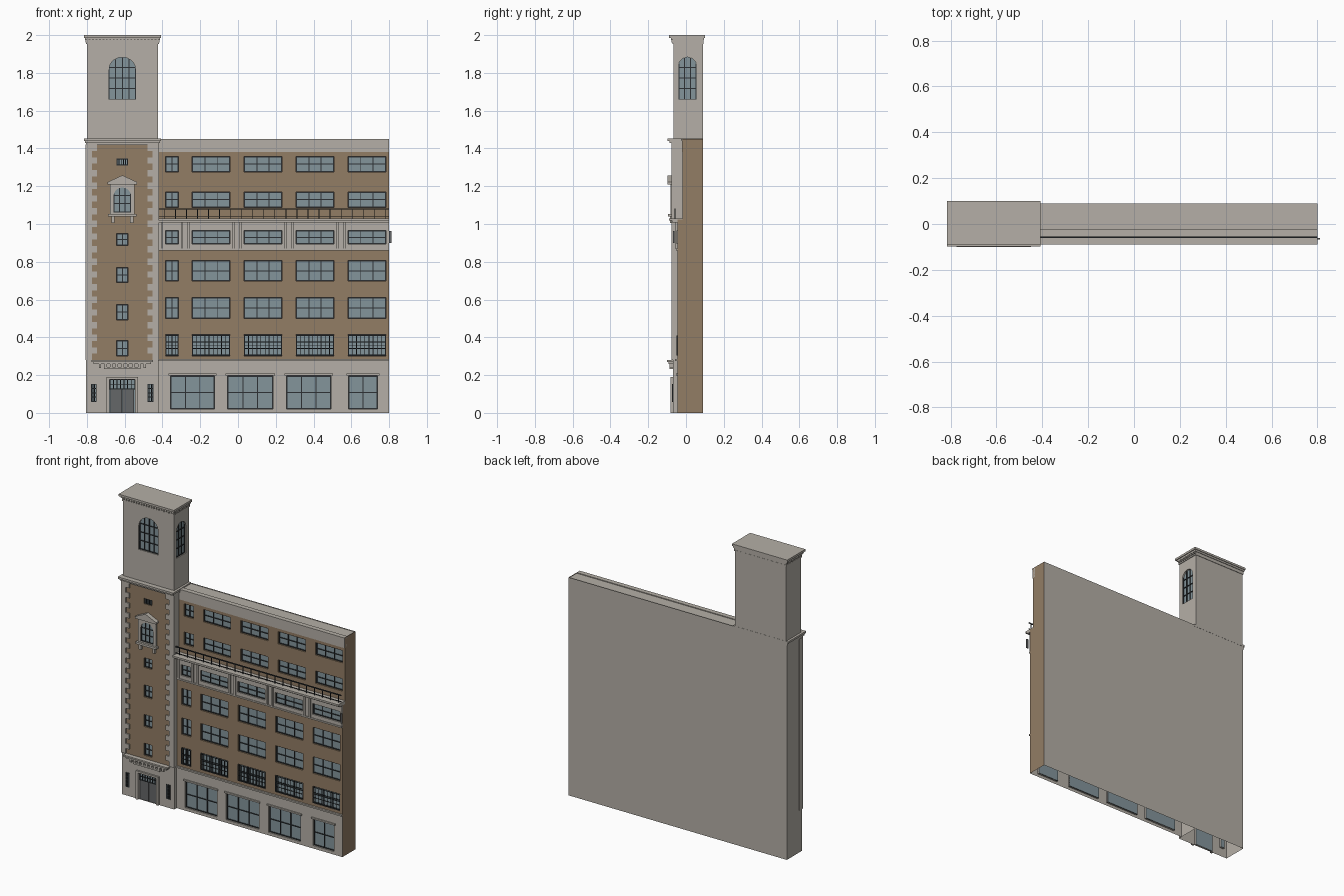
import bpy, bmesh, math
from mathutils import Vector

cube = bpy.data.objects.get("Cube")
if cube:
    bpy.data.objects.remove(cube)


def material(name, r, g, b):
    m = bpy.data.materials.new(name)
    m.use_nodes = True
    m.diffuse_color = (r, g, b, 1)
    m.node_tree.nodes["Principled BSDF"].inputs["Base Color"].default_value = (r, g, b, 1)
    return m


STONE = material("pale stone", .46, .43, .385)
BRICK = material("tan brick", .29, .205, .13)
GLASS = material("blue grey glass", .23, .30, .33)
IRON = material("dark iron", .025, .03, .033)
DOOR = material("grey door", .13, .135, .14)


def finish(name, bm, *mats):
    me = bpy.data.meshes.new(name)
    bm.to_mesh(me)
    bm.free()
    for m in mats:
        me.materials.append(m)
    ob = bpy.data.objects.new(name, me)
    bpy.context.collection.objects.link(ob)
    return ob


def boxes(name, items, mat):
    """One mesh of boxes, each given as x0, x1, y0, y1, z0, z1."""
    bm = bmesh.new()
    for x0, x1, y0, y1, z0, z1 in items:
        vs = bmesh.ops.create_cube(bm, size=1)["verts"]
        for v in vs:
            v.co = Vector((x1 if v.co.x > 0 else x0, y1 if v.co.y > 0 else y0, z1 if v.co.z > 0 else z0))
    return finish(name, bm, mat)


def panel(name, pts, mat):
    bm = bmesh.new()
    bm.faces.new([bm.verts.new(p) for p in pts])
    return finish(name, bm, mat)


def wall(name, x0, x1, z0, z1, y, holes, mat, depth=.014):
    """Front wall with recessed panes and reveals; holes are x0, x1, z0, z1."""
    bm = bmesh.new()
    xs = sorted({x0, x1, *[v for h in holes for v in h[:2]]})
    zs = sorted({z0, z1, *[v for h in holes for v in h[2:]]})

    def quad(pts, index):
        bm.faces.new([bm.verts.new(p) for p in pts]).material_index = index
    for a, b in zip(xs, xs[1:]):
        for c, d in zip(zs, zs[1:]):
            mx, mz = (a + b) / 2, (c + d) / 2
            if not any(h[0] < mx < h[1] and h[2] < mz < h[3] for h in holes):
                quad([(a, y, c), (b, y, c), (b, y, d), (a, y, d)], 0)
    for a, b, c, d in holes:
        ring = [(a, c), (b, c), (b, d), (a, d)]
        quad([(p, y + depth, q) for p, q in ring], 1)
        for (p, q), (r, s) in zip(ring, ring[1:] + ring[:1]):
            quad([(p, y, q), (p, y + depth, q), (r, y + depth, s), (r, y, s)], 0)
    bmesh.ops.remove_doubles(bm, verts=bm.verts, dist=.0001)
    return finish(name, bm, mat, GLASS)


def grid_bars(hole, y, cols, rows, t=.0025, thick=.005):
    """Window frame and glazing bars filling an opening."""
    a, b, c, d = hole
    out = []
    for i in range(cols + 1):
        x = a + t + (b - a - 2 * t) * i / cols
        out.append((x - t, x + t, y, y + thick, c, d))
    for i in range(rows + 1):
        z = c + t + (d - c - 2 * t) * i / rows
        out.append((a, b, y, y + thick, z - t, z + t))
    return out


def arch(a, b, c, d, n=14):
    """Outline of a round-headed opening."""
    r, mid = (b - a) / 2, (a + b) / 2
    return [(a, c), (b, c)] + [(mid + r * math.cos(math.pi * i / n), d - r + r * math.sin(math.pi * i / n))
                               for i in range(n + 1)]


def prism(name, outline, near, far, mat, sideways=False):
    """Extrude an outline in y, or in x when sideways."""
    bm = bmesh.new()
    put = (lambda p, q, e: (e, p, q)) if sideways else (lambda p, q, e: (p, e, q))
    f = bm.faces.new([bm.verts.new(put(p, q, near)) for p, q in outline])
    new = bmesh.ops.extrude_face_region(bm, geom=[f])["geom"]
    shift = Vector((far - near, 0, 0) if sideways else (0, far - near, 0))
    bmesh.ops.translate(bm, verts=[v for v in new if isinstance(v, bmesh.types.BMVert)], vec=shift)
    bmesh.ops.recalc_face_normals(bm, faces=bm.faces)
    return finish(name, bm, mat)


def cut(ob, cutter):
    mod = ob.modifiers.new("opening", "BOOLEAN")
    mod.operation, mod.solver, mod.object = "DIFFERENCE", "EXACT", cutter
    bpy.context.view_layer.update()
    me = bpy.data.meshes.new_from_object(ob.evaluated_get(bpy.context.evaluated_depsgraph_get()))
    ob.modifiers.clear()
    ob.data = me
    bpy.data.objects.remove(cutter)


def arch_bars(a, b, c, d, cols, rows, t=.0025):
    """Bars clipped to a round head, as u0, u1, z0, z1."""
    r, mid = (b - a) / 2, (a + b) / 2
    out = []
    for i in range(cols + 1):
        u = a + t + (b - a - 2 * t) * i / cols
        out.append((u - t, u + t, c, d - r + math.sqrt(max(0, r * r - (u - mid) ** 2))))
    for i in range(rows):
        z = c + t + (d - c) * i / rows
        over = max(0, z - d + r)
        w = math.sqrt(max(0, r * r - over * over))
        out.append((mid - w, mid + w, z - t, z + t))
    return out


# Main block proportions
L, T, R, BACK = -.805, -.42, .80, .09
FRONT, UPPER, TOWER = -.045, -.018, -.07
COLUMNS = [(-.384, -.315)] + [(-.243 + .275 * i, -.042 + .275 * i) for i in range(4)]
lower_rows = [(.302, .414), (.50, .61), (.698, .806)]
upper_rows = [(1.088, 1.17), (1.276, 1.358)]
shop = [(-.357, -.124, .02, .194), (-.055, .185, .02, .194), (.257, .492, .02, .194), (.585, .738, .02, .194)]


def holes_for(rows):
    return [(a, b, c, d) for c, d in rows for a, b in COLUMNS]


wall("shopfront_wall", T, R, 0, .28, FRONT, shop, STONE)
wall("lower_brick_wall", T, R, .28, .865, FRONT, holes_for(lower_rows), BRICK)
wall("stone_storey_wall", T, R, .865, 1.025, FRONT - .004, holes_for([(.894, .965)]), STONE)
wall("upper_brick_wall", T, R, 1.025, 1.38, UPPER, holes_for(upper_rows), BRICK)

frames = []
for rows, y in ((lower_rows, FRONT), ([(.894, .965)], FRONT - .004), (upper_rows, UPPER)):
    for h in holes_for(rows):
        frames += grid_bars(h, y + .008, 2 if h[1] - h[0] < .1 else 3, 2)
for h in shop:
    frames += grid_bars(h, FRONT + .008, 2 if h[1] - h[0] < .2 else 3, 2)
boxes("window_frames", frames, IRON)
grilles = []
for a, b in COLUMNS:
    grilles += grid_bars((a, b, .305, .411), FRONT - .004, 4 if b - a < .1 else 9, 3, .0015, .003)
boxes("window_grilles", grilles, IRON)

# Shell sides, back and roof
panel("back_wall", [(R, BACK, 0), (L, BACK, 0), (L, BACK, 1.45), (R, BACK, 1.45)], STONE)
panel("brick_end_wall", [(R, y, z) for y, z in ((FRONT, 0), (BACK, 0), (BACK, 1.45), (UPPER, 1.45),
                                                (UPPER, 1.025), (FRONT, 1.025))], BRICK)
panel("tower_left_wall", [(L, BACK, 0), (L, TOWER, 0), (L, TOWER, 1.45), (L, BACK, 1.45)], STONE)
panel("tower_right_wall", [(T, TOWER, 0), (T, BACK, 0), (T, BACK, 1.45), (T, TOWER, 1.45)], STONE)
panel("main_roof", [(T, UPPER, 1.445), (R, UPPER, 1.445), (R, BACK, 1.445), (T, BACK, 1.445)], STONE)

# Horizontal stone trim on the main block
boxes("parapet", [(T, R, UPPER - .004, .004, 1.38, 1.445), (T, R, UPPER - .008, .006, 1.442, 1.45)], STONE)
boxes("stone_bands", [
    (T, R, FRONT - .012, FRONT, .274, .284), (T, R, FRONT - .008, FRONT, .86, .87),
    (T, R, FRONT - .03, UPPER, 1.008, 1.018), (T, R, -.09, UPPER, 1.018, 1.03)], STONE)
boxes("shopfront_lintels", [(a - .01, b + .01, FRONT - .008, FRONT, .198, .208) for a, b, c, d in shop], STONE)
boxes("storey_pilasters", [(x - .006, x + .006, FRONT - .012, FRONT, .87, 1.01)
                           for a, b in COLUMNS for x in (a - .018, b + .018) if x < .79], STONE)

# Terrace railing
rail = [(T, R, -.06, -.055, 1.076, 1.083), (T, R, -.06, -.055, 1.036, 1.039)]
rail += [(x - .002, x + .002, -.06, -.055, 1.03, 1.08) for x in [T + .03 + .0585 * i for i in range(21)]]
boxes("terrace_railing", rail, IRON)
boxes("end_bracket", [(R, R + .012, -.068, -.06, .9, .962)], DOOR)

# Tower shaft walls
slots = [(-.643, -.582, c, d) for c, d in ((.302, .382), (.493, .573), (.69, .77), (.886, .95))]
vent = (-.643, -.582, 1.31, 1.347)
lamps = [(-.778, -.748, .058, .154), (-.478, -.448, .058, .154)]
doorway = (-.68, -.545, 0, .178)
wall("tower_base_wall", L, T, 0, .28, TOWER, lamps + [doorway], STONE)
wall("tower_brick_wall", L, T, .28, 1.45, TOWER, slots + [vent], BRICK)
bars = []
for h in slots:
    bars += grid_bars(h, TOWER + .008, 2, 2)
bars += grid_bars(vent, TOWER + .004, 5, 1)
for h in lamps:
    bars += grid_bars(h, TOWER - .003, 3, 4)
bars += grid_bars((-.68, -.545, .125, .178), TOWER + .004, 7, 2, .002)
boxes("tower_window_bars", bars, IRON)

# Quoins, alternating long and short on both corners
quoins = []
step = (1.42 - .28) / 34
for i in range(34):
    w, z = (.058 if i % 2 else .032), .28 + i * step
    quoins += [(L - .003, L + w, TOWER - .007, TOWER + .03, z, z + step),
               (T - w, T + .003, TOWER - .007, TOWER + .03, z, z + step)]
boxes("quoins", quoins, STONE)

# Entrance
boxes("entrance_door", [(-.675, -.614, TOWER + .006, TOWER + .012, 0, .125),
                        (-.611, -.55, TOWER + .006, TOWER + .012, 0, .125)], DOOR)
boxes("door_surround", [(-.695, -.68, TOWER - .012, TOWER, 0, .19), (-.545, -.53, TOWER - .012, TOWER, 0, .19),
                        (-.695, -.53, TOWER - .012, TOWER, .178, .19),
                        (-.71, -.515, TOWER - .018, TOWER, .232, .242)], STONE)
hood = [(-.775, -.45, -.1, TOWER, .27, .28), (-.765, -.46, -.092, TOWER, .258, .27)]
hood += [(x - .006, x + .006, -.088, TOWER, .238, .258) for x in [-.73 + .0295 * i for i in range(9)]]
boxes("entrance_hood", hood, STONE)

# Ornamental window with pediment
MID, OY = -.6125, TOWER - .012
bay = prism("ornate_window_surround", [(-.678, 1.05), (-.547, 1.05), (-.547, 1.21), (-.678, 1.21)], OY, TOWER + .002, STONE)
cut(bay, prism("cutter", arch(-.659, -.566, 1.062, 1.193), OY - .01, OY + .009, STONE))
prism("ornate_window_glass", arch(-.659, -.566, 1.062, 1.193), OY + .006, OY + .009, GLASS)
boxes("ornate_window_bars", [(a, b, OY + .002, OY + .006, c, d)
                             for a, b, c, d in arch_bars(-.659, -.566, 1.062, 1.193, 3, 3)], IRON)
prism("pediment", [(MID - .078, 1.21), (MID + .078, 1.21), (MID + .078, 1.222), (MID, 1.258), (MID - .078, 1.222)],
      -.098, TOWER, STONE)
boxes("ornate_window_sill", [(MID - .075, MID + .075, -.096, TOWER, 1.04, 1.054)] +
      [(MID + s * .05 - .008, MID + s * .05 + .008, -.086, TOWER, 1.005, 1.04) for s in (-1, 1)], STONE)

# Bell stage with round-headed windows
bell = boxes("bell_stage", [(-.80, -.423, -.066, BACK, 1.45, 1.96)], STONE)
A, B = (-.685, -.54, 1.658, 1.883), (-.04, .056, 1.658, 1.883)
cut(bell, prism("cutter", arch(*A), -.09, -.052, STONE))
cut(bell, prism("cutter", arch(*B), -.437, -.40, STONE, True))
prism("bell_front_glass", arch(*A), -.055, -.052, GLASS)
prism("bell_side_glass", arch(*B), -.434, -.437, GLASS, True)
boxes("bell_front_bars", [(a, b, -.060, -.055, c, d) for a, b, c, d in arch_bars(*A, 4, 4)], IRON)
boxes("bell_side_bars", [(-.434, -.429, a, b, c, d) for a, b, c, d in arch_bars(*B, 3, 4)], IRON)


# Stepped tower cornices
def cornice(name, levels):
    boxes(name, [(-.80 - g, -.423 + g, -.066 - f, BACK + k, a, b) for g, f, k, a, b in levels], STONE)


cornice("shaft_cornice", [(.006, .012, 0, 1.418, 1.428), (.01, .022, 0, 1.428, 1.44), (.015, .033, .001, 1.44, 1.453)])
cornice("crown_cornice", [(.004, .006, .003, 1.952, 1.96), (.009, .014, .006, 1.974, 1.986), (.015, .025, .01, 1.986, 2),
                          (.002, .003, .002, 1.96, 1.974)])
teeth = [(x, x + .009, -.076, -.066, 1.962, 1.974) for x in [-.80 + .0184 * i for i in range(21)]]
teeth += [(a, b, y, y + .009, 1.962, 1.974) for a, b in ((-.808, -.80), (-.423, -.415))
          for y in [-.066 + .0184 * i for i in range(9)]]
boxes("crown_dentils", teeth, STONE)
